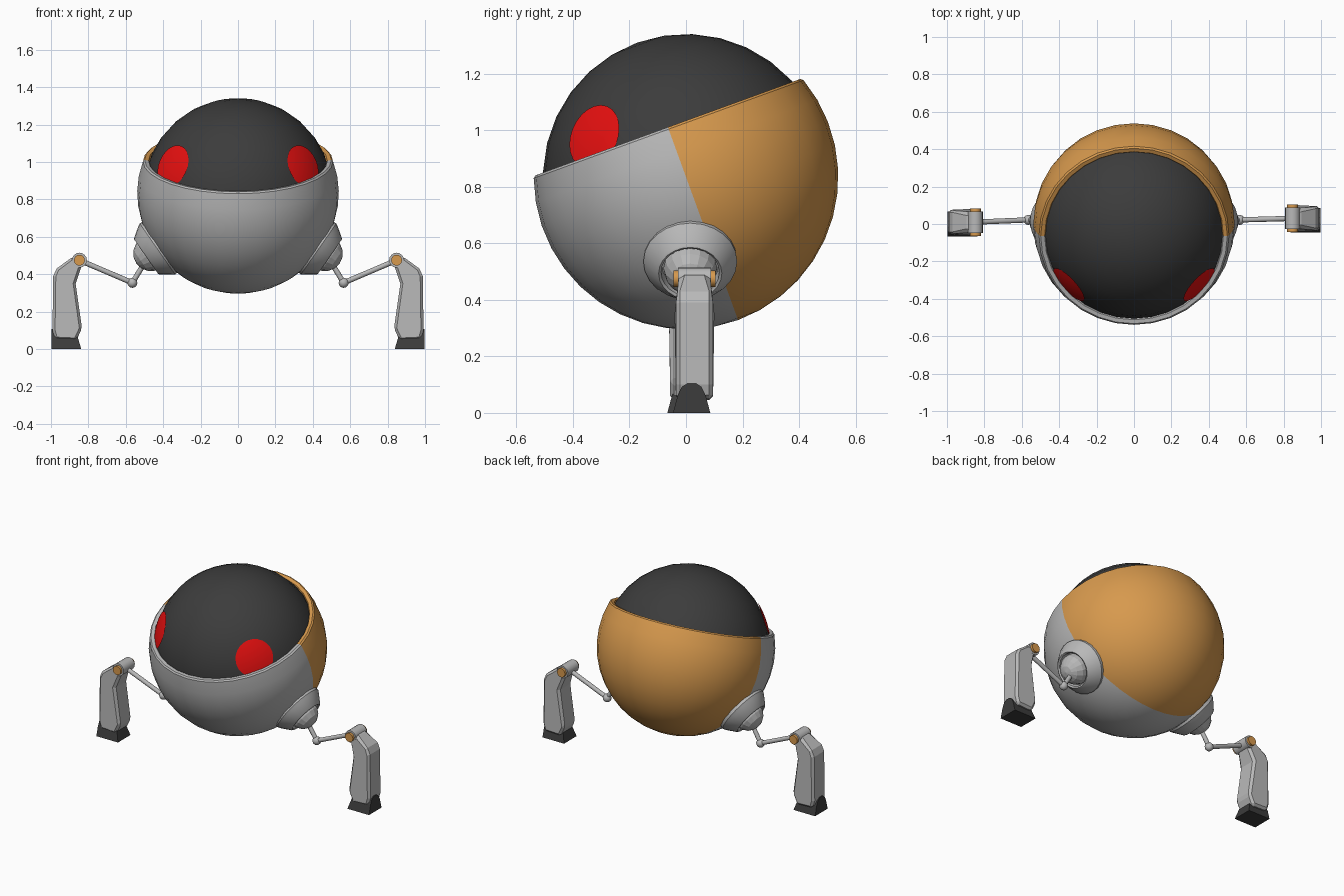
import bpy, bmesh, math
from mathutils import Vector, Matrix

cube = bpy.data.objects.get("Cube")
if cube:
    bpy.data.objects.remove(cube, do_unlink=True)


def material(name, rgb):
    m = bpy.data.materials.new(name)
    m.use_nodes = True
    m.diffuse_color = (*rgb, 1)
    m.node_tree.nodes["Principled BSDF"].inputs["Base Color"].default_value = (*rgb, 1)
    return m


GREY = material("light_grey", (0.48, 0.48, 0.48))
ORANGE = material("warm_orange", (0.68, 0.32, 0.075))
DARK = material("charcoal", (0.045, 0.045, 0.045))
RED = material("eye_red", (0.8, 0.005, 0.005))

CENTRE = Vector((0, 0, 0.835))
TILT = Matrix.Translation(CENTRE) @ Matrix.Rotation(math.radians(20), 4, 'X')


def finish(name, bm, mats, smooth=True, bevel=0):
    bmesh.ops.remove_doubles(bm, verts=bm.verts, dist=0.0002)
    bmesh.ops.recalc_face_normals(bm, faces=bm.faces)
    mesh = bpy.data.meshes.new(name)
    bm.to_mesh(mesh)
    bm.free()
    for m in mats:
        mesh.materials.append(m)
    obj = bpy.data.objects.new(name, mesh)
    bpy.context.collection.objects.link(obj)
    if bevel:
        mod = obj.modifiers.new("Bevel", 'BEVEL')
        mod.width = bevel
        mod.segments = 1
    if smooth:
        bpy.ops.object.select_all(action='DESELECT')
        obj.select_set(True)
        bpy.context.view_layer.objects.active = obj
        bpy.ops.object.shade_smooth_by_angle(angle=math.radians(35))
    return obj


def lathe(name, profile, matrix, mats, segs=32, rule=None, smooth=True):
    """Revolve (radius, height) points round the local z axis."""
    bm = bmesh.new()
    verts = [bm.verts.new((r, 0, z)) for r, z in profile]
    edges = [bm.edges.new(pair) for pair in zip(verts, verts[1:])]
    bmesh.ops.spin(bm, geom=verts + edges, cent=(0, 0, 0), axis=(0, 0, 1),
                   angle=2 * math.pi, steps=segs, use_merge=True)
    bmesh.ops.remove_doubles(bm, verts=bm.verts, dist=0.0002)
    if rule:
        for f in bm.faces:
            f.material_index = rule(f.calc_center_median())
    bm.transform(matrix)
    return finish(name, bm, mats, smooth=smooth)


def arc(radius, start, end, steps):
    """Meridian points between two latitudes in degrees."""
    angles = [math.radians(start + (end - start) * i / steps) for i in range(steps + 1)]
    return [(radius * math.cos(a), radius * math.sin(a)) for a in angles]


def aim(origin, direction):
    turn = Vector(direction).to_track_quat('Z', 'Y').to_matrix().to_4x4()
    return Matrix.Translation(origin) @ turn


def rod(name, a, b, radius, mat, segs=12):
    a, b = Vector(a), Vector(b)
    length = (b - a).length
    profile = [(0, 0), (radius, 0), (radius, length), (0, length)]
    return lathe(name, profile, aim(a, b - a), [mat], segs)


def ball(name, centre, axis, radius, segs, smooth):
    return lathe(name, arc(radius, -90, 90, segs // 2), aim(centre, axis), [GREY], segs, smooth=smooth)


def slab(name, outline, axis, low, high, mat, bevel, rule=None):
    """Extrude a closed 2D outline along x or y."""
    bm = bmesh.new()

    def point(u, z, d):
        return (d, u, z) if axis == 'X' else (u, d, z)

    face = bm.faces.new([bm.verts.new(point(u, z, low)) for u, z in outline])
    grown = bmesh.ops.extrude_face_region(bm, geom=[face])["geom"]
    shift = Vector(point(0, 0, high - low))
    bmesh.ops.translate(bm, vec=shift, verts=[v for v in grown if isinstance(v, bmesh.types.BMVert)])
    if rule:
        for v in bm.verts:
            rule(v)
    return finish(name, bm, [mat], smooth=False, bevel=bevel)


# Dark inner globe and the tilted two-colour bowl around it
lathe("inner_globe", arc(0.506, -90, 90, 16), TILT, [DARK])
bowl = arc(0.539, -90, 19.5, 12) + arc(0.533, 20.6, 20.6, 1)[:1] \
    + arc(0.512, 21, 21, 1)[:1] + arc(0.495, 19, 0, 2)
lathe("outer_bowl", bowl, TILT, [GREY, ORANGE], rule=lambda c: int(c.y > 0))

for s, side in ((1, "left"), (-1, "right")):
    # Eye: thin cap hugging the globe
    direction = Vector((0.345 * s, -0.322, 0.142))
    lathe(side + "_eye", arc(0.51, 90, 76.8, 5), aim(CENTRE, direction), [RED], 24)

    # Hip socket and ball, pointing out and down from the globe
    axis = Vector((0.82 * s, 0, -0.57)).normalized()
    hip = aim(CENTRE + Vector((0, 0.015, 0)), axis)
    socket = [(0.16, 0.46), (0.166, 0.525), (0.155, 0.543), (0.12, 0.592),
              (0.112, 0.598), (0.103, 0.592), (0.1, 0.55), (0, 0.55)]
    lathe(side + "_hip_socket", socket, hip, [GREY], 24)
    hip_centre = hip @ Vector((0, 0, 0.567))
    ball(side + "_hip_ball", hip_centre, axis, 0.095, 16, False)

    # Thin linkage from hip to knee
    y = 0.02 + 0.01 * s
    elbow = Vector((0.565 * s, 0.022, 0.354))
    knee = Vector((0.848 * s, y, 0.475))
    rod(side + "_upper_link", (0.5 * s, 0.018, 0.46), elbow, 0.014, GREY)
    ball(side + "_elbow", elbow, (0, 0, 1), 0.027, 12, True)
    rod(side + "_lower_link", elbow, knee, 0.014, GREY)

    # Knee hinge with orange pin
    across = Vector((0, 1, 0))
    rod(side + "_knee_barrel", knee - across * 0.058, knee + across * 0.058, 0.04, GREY, 16)
    rod(side + "_knee_pin", knee - across * 0.074, knee + across * 0.074, 0.029, ORANGE, 16)

    # Shin, narrowed toward the knee
    def narrow(v):
        if v.co.z > 0.45:
            v.co.y = y + (v.co.y - y) * 0.75

    shin = [(0.85, 0.5), (0.895, 0.485), (0.97, 0.43), (0.988, 0.39), (0.992, 0.1), (0.978, 0.05),
            (0.865, 0.045), (0.834, 0.11), (0.868, 0.35), (0.832, 0.455)]
    slab(side + "_shin", [(x * s, z) for x, z in shin], 'Y', y - 0.066, y + 0.066, GREY, 0.014, narrow)

    # Arched foot pad, showing on the outer face of the shin
    foot = [(-0.066, 0), (0.066, 0), (0.05, 0.06), (0.035, 0.092), (0.015, 0.106),
            (-0.015, 0.106), (-0.035, 0.092), (-0.05, 0.06)]

    def splay(v):
        if abs(v.co.x) < 0.9:
            v.co.x = s * (0.838 + v.co.z * 0.3)

    slab(side + "_foot", [(y - 0.01 + u, z) for u, z in foot], 'X', 0.84 * s, 0.997 * s, DARK, 0, splay)
